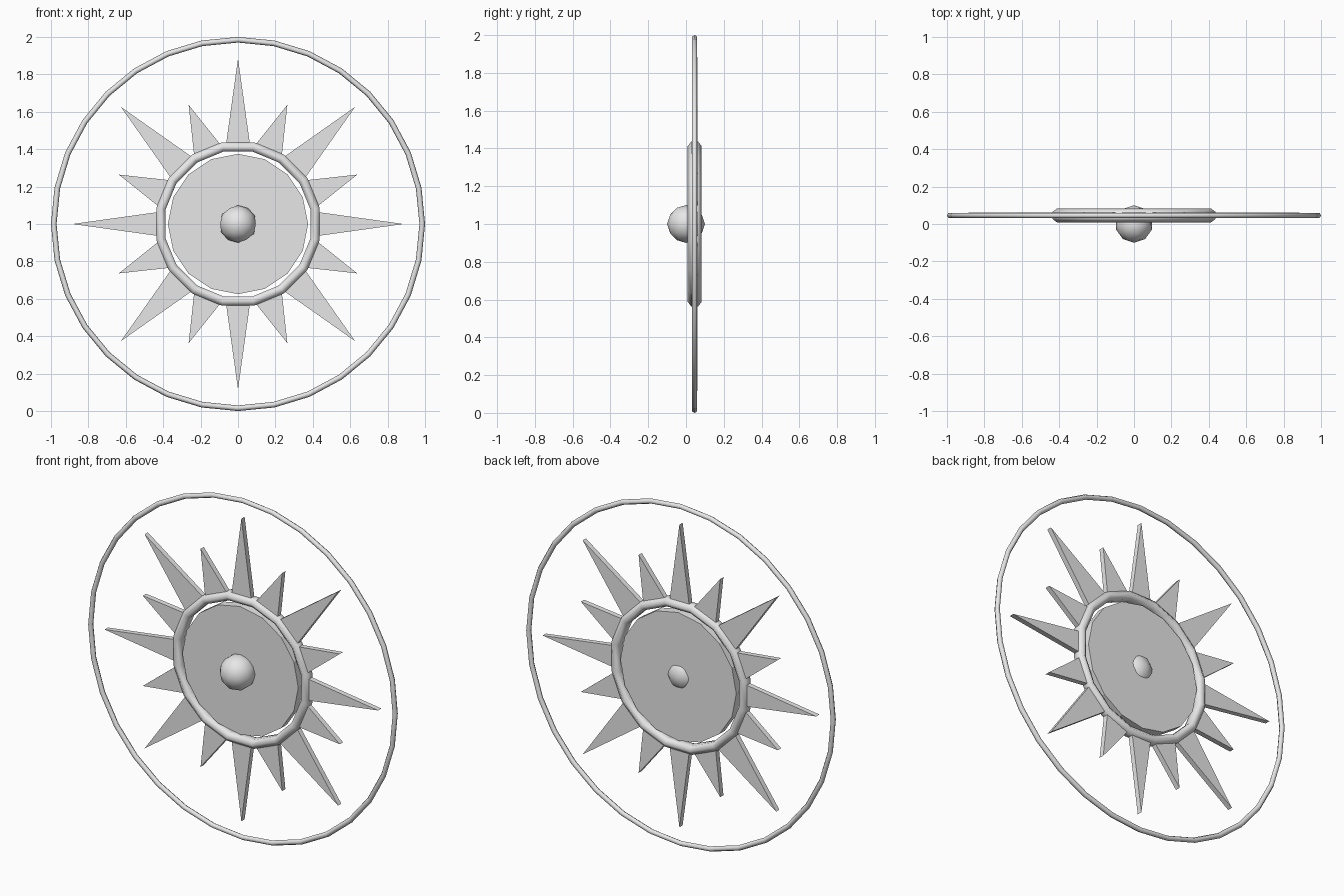
import bpy, bmesh, math
from mathutils import Matrix

if "Cube" in bpy.data.objects:
    bpy.data.objects.remove(bpy.data.objects["Cube"])

CY, CZ = 0.046, 1.0   # plane and height of the emblem centre

grey = bpy.data.materials.new("light_grey")
grey.diffuse_color = (0.8, 0.8, 0.8, 1)
grey.use_nodes = True
grey.node_tree.nodes["Principled BSDF"].inputs["Base Color"].default_value = grey.diffuse_color


def finish(name, bm, smooth=False):
    bmesh.ops.recalc_face_normals(bm, faces=bm.faces)
    mesh = bpy.data.meshes.new(name)
    bm.to_mesh(mesh)
    bm.free()
    mesh.materials.append(grey)
    for p in mesh.polygons:
        p.use_smooth = smooth
    ob = bpy.data.objects.new(name, mesh)
    bpy.context.collection.objects.link(ob)
    return ob


def ring(name, radius, half_r, half_y, sides, section, start=0.0, turn=0.0):
    """Upright ring: polygon section swept round the y axis."""
    bm = bmesh.new()
    loops = []
    for i in range(sides):
        a = start + i * math.tau / sides
        loop = []
        for j in range(section):
            b = turn + j * math.tau / section
            r = radius + half_r * math.cos(b)
            loop.append(bm.verts.new((r * math.sin(a), CY + half_y * math.sin(b),
                                      CZ + r * math.cos(a))))
        loops.append(loop)
    for i in range(sides):
        p, q = loops[i], loops[(i + 1) % sides]
        for j in range(section):
            k = (j + 1) % section
            bm.faces.new((p[j], p[k], q[k], q[j]))
    return finish(name, bm, True)


def prism(name, points, depth):
    """Flat outline in x/z, given thickness along y."""
    bm = bmesh.new()
    front = [bm.verts.new((x, CY - depth / 2, CZ + z)) for x, z in points]
    back = [bm.verts.new((x, CY + depth / 2, CZ + z)) for x, z in points]
    bm.faces.new(front)
    bm.faces.new(back[::-1])
    n = len(points)
    for i in range(n):
        j = (i + 1) % n
        bm.faces.new((front[i], back[i], back[j], front[j]))
    return finish(name, bm)


# Rings
ring("outer_ring", 0.985, 0.015, 0.015, 32, 6)
ring("inner_ring", 0.42, 0.029, 0.037, 16, 6, math.pi / 16, math.pi / 6)

# Centre disc
prism("centre_disc", [(0.375 * math.sin(i * math.tau / 16),
                       0.375 * math.cos(i * math.tau / 16)) for i in range(16)], 0.05)

# Sun rays: eight long and eight short, alternating
for i in range(16):
    a = i * math.tau / 16
    tip, half = (0.69, 0.077) if i % 2 else (0.885, 0.064 if i % 4 == 0 else 0.08)
    base = 0.425
    pts = [(-half, base), (half, base), (0, tip)]
    s, c = math.sin(a), math.cos(a)
    prism("short_ray" if i % 2 else "long_ray",
          [(x * c + r * s, -x * s + r * c) for x, r in pts], 0.03)

# Centre ball
bm = bmesh.new()
bmesh.ops.create_icosphere(bm, subdivisions=2, radius=0.1,
                           matrix=Matrix.Translation((0, 0, CZ)))
finish("centre_ball", bm, True)
